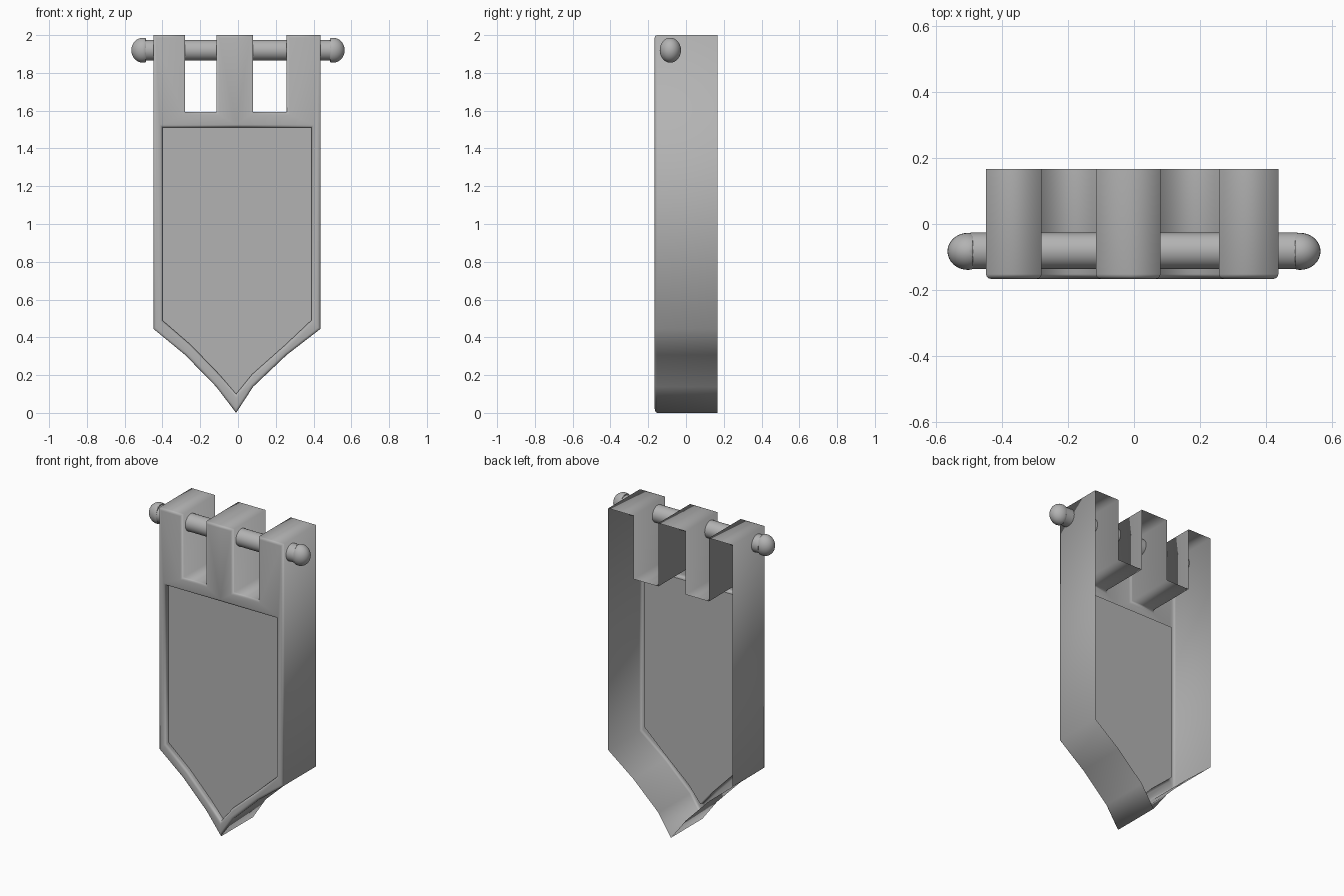
import bpy, bmesh, math

if "Cube" in bpy.data.objects:
    bpy.data.objects.remove(bpy.data.objects["Cube"])

FRONT, BACK, PANEL, ROD_Y, ROD_Z = -0.166, 0.167, -0.133, -0.081, 1.92
MID = -0.01

# dark grey for every part
grey = bpy.data.materials.new("dark_grey")
grey.diffuse_color = (0.45, 0.45, 0.45, 1)
grey.use_nodes = True
grey.node_tree.nodes["Principled BSDF"].inputs["Base Color"].default_value = grey.diffuse_color


def smooth(obj, angle=40):
    bpy.ops.object.select_all(action='DESELECT')
    obj.select_set(True)
    bpy.context.view_layer.objects.active = obj
    bpy.ops.object.shade_smooth_by_angle(angle=math.radians(angle))


# banner outline and panel outline, split in halves from top middle to bottom tip
outer_left = [(MID, 2), (-0.115, 2), (-0.115, 1.593), (-0.28, 1.593), (-0.28, 2), (-0.448, 2),
              (-0.448, 0.445), (-0.28, 0.307), (-0.115, 0.138), (MID, 0)]
outer_right = [(MID, 2), (0.08, 2), (0.08, 1.593), (0.258, 1.593), (0.258, 2), (0.437, 2),
               (0.437, 0.445), (0.258, 0.307), (0.08, 0.138), (MID, 0)]
inner_left = [(MID, 1.512), (-0.40, 1.512), (-0.40, 0.49), (-0.25, 0.36), (-0.10, 0.205), (MID, 0.10)]
inner_right = [(MID, 1.512), (0.388, 1.512), (0.388, 0.49), (0.25, 0.36), (0.075, 0.205), (MID, 0.10)]

# banner: front frame, recessed panel and deep side walls, open at the back
bm = bmesh.new()
cache = {}


def vert(p, y):
    key = (p[0], y, p[1])
    if key not in cache:
        cache[key] = bm.verts.new(key)
    return cache[key]


def walls(loop, y0, y1):
    for a, b in zip(loop, loop[1:] + loop[:1]):
        bm.faces.new([vert(a, y0), vert(b, y0), vert(b, y1), vert(a, y1)])


for out, inn in ((outer_left, inner_left), (outer_right, inner_right)):
    bm.faces.new([vert(p, FRONT) for p in out + inn[::-1]])
outer = outer_left + outer_right[-2:0:-1]
inner = inner_left + inner_right[-2:0:-1]
walls(outer, FRONT, BACK)
walls(inner, FRONT, PANEL)
bm.faces.new([vert(p, PANEL) for p in inner])
bmesh.ops.recalc_face_normals(bm, faces=bm.faces)

# soften the front rims
rims = []
for loop in (outer, inner):
    for a, b in zip(loop, loop[1:] + loop[:1]):
        rims.append(bm.edges.get((vert(a, FRONT), vert(b, FRONT))))
bmesh.ops.bevel(bm, geom=rims, offset=0.014, segments=3, profile=0.5,
                affect='EDGES', clamp_overlap=True)
bm.normal_update()
panel = max(bm.faces, key=lambda f: f.calc_area() * abs(f.normal.y))
if panel.normal.y > 0:
    bmesh.ops.reverse_faces(bm, faces=bm.faces)

# walls shade smoothly around the corners, the panel stays crisp
for f in bm.faces:
    f.smooth = True
for e in panel.edges:
    e.smooth = False
mesh = bpy.data.meshes.new("banner")
bm.to_mesh(mesh)
bm.free()
banner = bpy.data.objects.new("banner", mesh)
bpy.context.collection.objects.link(banner)

# hanging rod through the tabs
bpy.ops.mesh.primitive_cylinder_add(vertices=32, radius=0.055, depth=0.99,
                                    location=(0, ROD_Y, ROD_Z), rotation=(0, math.pi / 2, 0))
rod = bpy.context.object
rod.name = "rod"
smooth(rod)

# rounded rod ends, flattened on the side that meets the rod
for side, name in ((-1, "left"), (1, "right")):
    bpy.ops.mesh.primitive_uv_sphere_add(segments=32, ring_count=16, radius=1,
                                         location=(side * 0.503, ROD_Y - 0.002, ROD_Z))
    knob = bpy.context.object
    knob.name = name + "_knob"
    knob.scale = (0.062, 0.056, 0.066)
    for v in knob.data.vertices:
        v.co.x = side * max(v.co.x * side, -0.25)
    smooth(knob)

for obj in bpy.context.collection.objects:
    obj.data.materials.append(grey)
